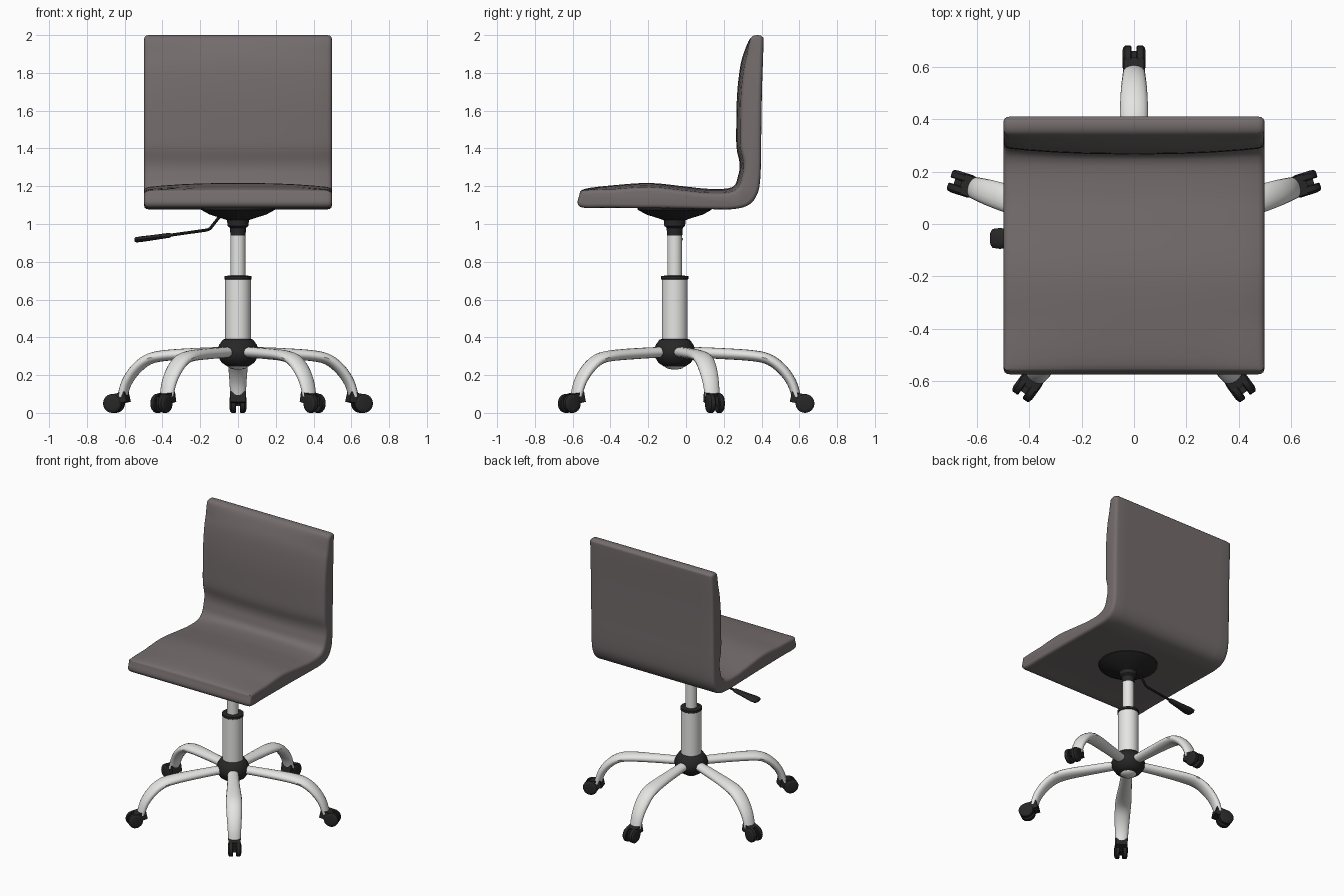
import bpy, bmesh, math
from mathutils import Vector, Matrix

if "Cube" in bpy.data.objects:
    bpy.data.objects.remove(bpy.data.objects["Cube"])

CY = -0.06  # y of the column axis


def material(name, rgb):
    m = bpy.data.materials.new(name)
    m.diffuse_color = (*rgb, 1)
    m.use_nodes = True
    m.node_tree.nodes["Principled BSDF"].inputs["Base Color"].default_value = m.diffuse_color
    return m


LEATHER = material("grey brown leather", (0.175, 0.15, 0.153))
METAL = material("light metal", (0.78, 0.78, 0.77))
BLACK = material("black plastic", (0.02, 0.02, 0.021))


def add_loft(bm, rings):
    """Skin a list of closed rings and cap both ends."""
    vs = [[bm.verts.new(p) for p in r] for r in rings]
    n = len(vs[0])
    for a, b in zip(vs, vs[1:]):
        for i in range(n):
            bm.faces.new((a[i], a[(i + 1) % n], b[(i + 1) % n], b[i]))
    bm.faces.new(vs[0])
    bm.faces.new(vs[-1])


def finish(bm, name, mat, angle=40, turn=0.0, loc=(0, 0, 0)):
    bmesh.ops.recalc_face_normals(bm, faces=bm.faces)
    me = bpy.data.meshes.new(name)
    bm.to_mesh(me)
    bm.free()
    me.materials.append(mat)
    ob = bpy.data.objects.new(name, me)
    bpy.context.collection.objects.link(ob)
    ob.location = loc
    ob.rotation_euler.z = turn
    bpy.ops.object.select_all(action='DESELECT')
    ob.select_set(True)
    bpy.context.view_layer.objects.active = ob
    bpy.ops.object.shade_smooth_by_angle(angle=math.radians(angle))
    return ob


def lathe(name, mat, profile, n=32):
    bm = bmesh.new()
    add_loft(bm, [[(r * math.cos(2 * math.pi * i / n), r * math.sin(2 * math.pi * i / n), z)
                   for i in range(n)] for r, z in profile])
    return finish(bm, name, mat, loc=(0, CY, 0))


def spline(pts, closed=False, sub=4):
    """Catmull-Rom resampling of a few points of any dimension."""
    pts = [Vector(p) for p in pts]
    n = len(pts)
    at = (lambda i: pts[i % n]) if closed else (lambda i: pts[max(0, min(n - 1, i))])
    out = []
    for i in range(n if closed else n - 1):
        a, b, c, d = at(i - 1), at(i), at(i + 1), at(i + 2)
        for k in range(sub):
            t = k / sub
            out.append(0.5 * (2 * b + (c - a) * t + (2 * a - 5 * b + 4 * c - d) * t * t
                              + (3 * b - a - 3 * c + d) * t ** 3))
    return out if closed else out + [pts[-1]]


def sweep(bm, path, n=16):
    """Elliptical tube in the xz plane; path points are (x, z, half width, half height)."""
    path = [Vector(p) for p in path]
    rings = []
    for i, p in enumerate(path):
        t = path[min(i + 1, len(path) - 1)] - path[max(i - 1, 0)]
        t = Vector((t[0], t[1])).normalized()
        ring = []
        for k in range(n):
            a = 2 * math.pi * k / n
            h = p[3] * math.sin(a)
            ring.append((p[0] - t.y * h, p[2] * math.cos(a), p[1] + t.x * h))
        rings.append(ring)
    add_loft(bm, rings)


# One-piece seat and backrest: side profile (y, z), outer side first, then the padded side
outer = [(-0.56, 1.09), (-0.40, 1.086), (-0.1, 1.083), (0.15, 1.078), (0.26, 1.08), (0.335, 1.103),
         (0.378, 1.16), (0.394, 1.25), (0.398, 1.45), (0.402, 1.7), (0.41, 1.95), (0.405, 1.99)]
inner = [(0.375, 2.0), (0.342, 1.985), (0.315, 1.93), (0.288, 1.84), (0.27, 1.68), (0.266, 1.5),
         (0.268, 1.4), (0.284, 1.32), (0.277, 1.26), (0.245, 1.195), (0.127, 1.186), (0.0, 1.198),
         (-0.19, 1.217), (-0.375, 1.206), (-0.535, 1.186), (-0.564, 1.155)]
loop = spline(outer + inner, closed=True)
padded = range(4 * (len(outer) + 1), len(loop) - 6)
half = [(0.497, 0.02), (0.494, 0.009), (0.486, 0.003), (0.472, 0), (0.4, 0), (0.3, 0), (0.2, 0), (0.1, 0)]
stations = [(-x, s) for x, s in half] + [(0, 0)] + half[::-1]
rings = []
for x, inset in stations:
    ring = []
    for i, p in enumerate(loop):
        t = (loop[(i + 1) % len(loop)] - loop[i - 1]).normalized()
        d = inset
        if i in padded:  # the cushion swells towards the middle
            ends = min(1, (i - padded.start) / 6, (padded.stop - i) / 6)
            d += 0.024 * (abs(x) / 0.5) ** 2.5 * ends
        ring.append((x, p.x - t.y * d, p.y + t.x * d))
    rings.append(ring)
bm = bmesh.new()
add_loft(bm, rings)
finish(bm, "seat_and_backrest", LEATHER, 50)

# Column, from the mounting plate down to the hub
lathe("seat_mount", BLACK, [(0.04, 0.94), (0.043, 0.98), (0.055, 0.99), (0.058, 1.02), (0.085, 1.03),
                            (0.15, 1.05), (0.195, 1.075), (0.2, 1.09)])
lathe("gas_lift_tube", METAL, [(0.039, 0.7), (0.039, 0.96)])
lathe("column_collar", BLACK, [(0.066, 0.704), (0.072, 0.708), (0.072, 0.724), (0.04, 0.728)])
lathe("column_sleeve", METAL, [(0.068, 0.36), (0.068, 0.71)])
lathe("base_hub", BLACK, [(0.055, 0.245), (0.085, 0.265), (0.108, 0.3), (0.111, 0.33),
                          (0.1, 0.36), (0.08, 0.388), (0.066, 0.392)])
lathe("hub_bottom_cap", METAL, [(0.062, 0.27), (0.058, 0.25), (0.04, 0.235), (0.01, 0.229)])

# Height lever with its flat grip
bm = bmesh.new()
sweep(bm, [(-0.08, 1.05, .008, .008), (-0.105, 1.03, .008, .008), (-0.148, 0.975, .008, .008),
           (-0.165, 0.968, .008, .008), (-0.38, 0.938, .008, .008)], 8)
sweep(bm, [(-0.355, 0.941, .014, .010), (-0.365, 0.94, .02, .013), (-0.45, 0.928, .03, .014),
           (-0.51, 0.92, .04, .015), (-0.54, 0.916, .036, .014), (-0.548, 0.915, .022, .008)], 12)
finish(bm, "height_lever", BLACK, loc=(0, CY + 0.005, 0))

# Five arched legs with twin-wheel casters
leg_path = spline([(0.07, 0.322, .036, .028), (0.25, 0.314, .042, .029), (0.42, 0.302, .052, .029),
                   (0.505, 0.28, .053, .029), (0.572, 0.228, .05, .028), (0.62, 0.16, .045, .026),
                   (0.645, 0.085, .041, .024)])
for k in range(5):
    turn = math.radians(90 + 72 * k)
    bm = bmesh.new()
    sweep(bm, leg_path)
    finish(bm, f"leg_{k + 1}", METAL, turn=turn, loc=(0, CY, 0))

    bm = bmesh.new()
    for side in (-1, 1):
        rims = [(0.01, 0.046), (0.014, 0.05), (0.034, 0.05), (0.041, 0.044), (0.044, 0.03)]
        add_loft(bm, [[(0.69 + r * math.cos(a * math.pi / 12), side * y, 0.05 + r * math.sin(a * math.pi / 12))
                       for a in range(24)] for y, r in rims])
    # hood between leg end and wheels
    bmesh.ops.create_cube(bm, size=1, matrix=Matrix.Translation((0.652, 0, 0.078))
                          @ Matrix.Rotation(math.radians(12), 4, 'Y') @ Matrix.Diagonal((0.075, 0.078, 0.055, 1)))
    bmesh.ops.create_cube(bm, size=1, matrix=Matrix.Translation((0.69, 0, 0.062))
                          @ Matrix.Diagonal((0.06, 0.03, 0.05, 1)))
    finish(bm, f"caster_{k + 1}", BLACK, turn=turn, loc=(0, CY, 0))
